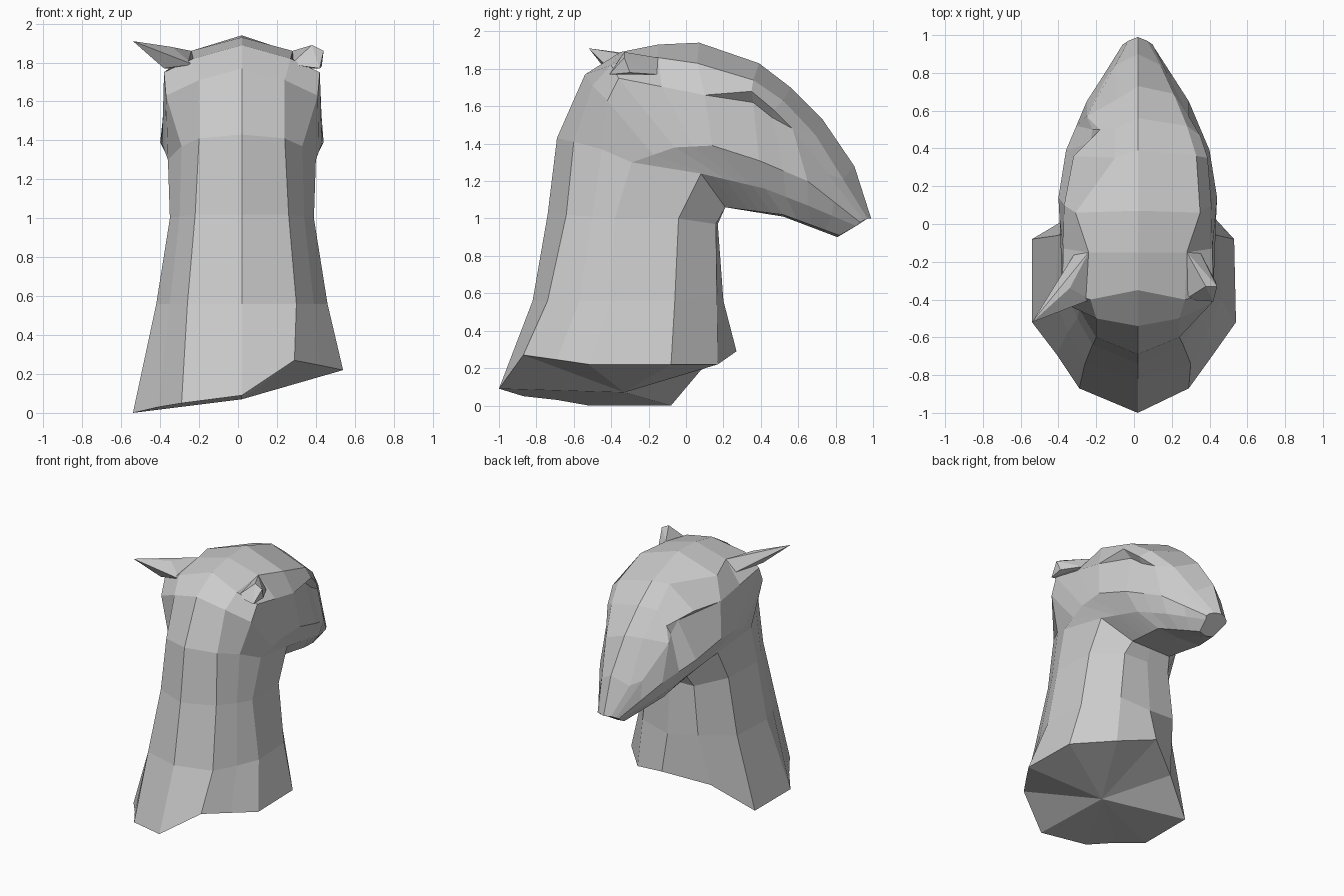
import bpy
import bmesh
from mathutils import Vector

cube = bpy.data.objects.get("Cube")
if cube:
    bpy.data.objects.remove(cube, do_unlink=True)

CENTRE = Vector((.02, 0, 0))
ROWS = 13

# One plain clay colour
clay = bpy.data.materials.new("light grey clay")
clay.use_nodes = True
clay.diffuse_color = (.6, .6, .6, 1)
clay.node_tree.nodes["Principled BSDF"].inputs["Base Color"].default_value = clay.diffuse_color


def guide(keys):
    """Lengthwise line from neck base to muzzle; missing rows are interpolated."""
    known = sorted(keys)
    points = []
    for row in range(ROWS):
        low = max(k for k in known if k <= row)
        high = min(k for k in known if k >= row)
        blend = (row - low) / max(high - low, 1)
        points.append(Vector(keys[low]).lerp(Vector(keys[high]), blend))
    return points


def make_object(name, mesh_builder):
    mesh_builder.normal_update()
    bmesh.ops.recalc_face_normals(mesh_builder, faces=mesh_builder.faces)
    mesh = bpy.data.meshes.new(name)
    mesh_builder.to_mesh(mesh)
    mesh_builder.free()
    mesh.materials.append(clay)
    obj = bpy.data.objects.new(name, mesh)
    bpy.context.collection.objects.link(obj)
    return obj


# Midline of the back of the neck, crown and nose
dorsal = guide(dict(enumerate([
    (0, -1, .09), (0, -.82, .56), (0, -.74, 1.02), (0, -.69, 1.43), (0, -.54, 1.77),
    (0, -.35, 1.89), (0, -.15, 1.93), (0, .07, 1.94), (0, .39, 1.83), (0, .56, 1.7),
    (0, .73, 1.53), (0, .9, 1.28), (0, .99, 1)])))

# Edge of the forehead and back of the neck
crown_edge = guide(dict(enumerate([
    (.27, -.87, .27), (.28, -.74, .56), (.24, -.64, 1.02), (.22, -.6, 1.41), (.22, -.5, 1.71),
    (.25, -.4, 1.82), (.26, -.15, 1.86), (.33, .06, 1.83), (.31, .36, 1.74), (.26, .52, 1.63),
    (.19, .69, 1.45), (.12, .84, 1.21), (.05, .97, 1)])))

# Brow line, passing the temple and the muzzle side
brow = guide({0: (.4, -.69, .245), 1: (.37, -.57, .56), 2: (.32, -.5, 1.01), 3: (.31, -.45, 1.37),
              4: (.39, -.42, 1.63), 5: (.4, -.36, 1.75), 7: (.39, .1, 1.66), 8: (.37, .35, 1.68),
              9: (.33, .47, 1.58), 10: (.27, .57, 1.48), 12: (.08, .95, .99)})

# Eye socket, tucked under the brow
socket = [point.copy() for point in brow]
socket[8] = Vector((.31, .36, 1.62))
socket[9] = Vector((.29, .46, 1.54))

# Cheek, jaw and throat lines
cheek = guide({0: (.52, -.52, .22), 1: (.44, -.4, .56), 2: (.37, -.38, 1), 3: (.38, -.29, 1.3),
               5: (.41, -.06, 1.38), 7: (.42, .14, 1.39), 8: (.38, .39, 1.31),
               10: (.27, .65, 1.2), 12: (.09, .93, .98)})
jaw = guide({0: (.51, -.08, .22), 1: (.42, -.06, .56), 2: (.36, -.04, 1), 3: (.35, .08, 1.24),
             8: (.3, .42, 1.16), 10: (.22, .65, 1.07), 12: (.08, .91, .96)})
throat_edge = guide({0: (.28, .17, .22), 2: (.2, .16, .97), 3: (.17, .21, 1.06),
                     8: (.19, .52, 1.02), 12: (.06, .82, .91)})
throat = guide({0: (0, .27, .29), 1: (0, .2, .56), 2: (0, .17, .97), 3: (0, .21, 1.06),
                8: (0, .52, 1.01), 12: (0, .81, .9)})

# The other side is a mirror image, with a lower rim and a cut-away eye
sides = [crown_edge, brow, socket, cheek, jaw, throat_edge]
mirrored = [[Vector((-p.x, p.y, p.z)) for p in line] for line in sides]
for line, row, point in (
        (0, 0, (-.31, -.87, .05)), (1, 0, (-.43, -.69, .03)), (2, 0, (-.43, -.69, .03)),
        (3, 0, (-.56, -.52, 0)), (4, 0, (-.56, -.08, 0)), (5, 0, (-.29, .08, .19)),
        (0, 8, (-.12, .35, 1.82)), (0, 9, (-.12, .5, 1.67)), (0, 10, (-.11, .66, 1.51)),
        (1, 8, (-.34, .36, 1.67)), (2, 8, (-.25, .43, 1.6)),
        (1, 9, (-.2, .5, 1.57)), (2, 9, (-.24, .5, 1.52))):
    mirrored[line][row] = Vector(point)

# Neck and head skin, lofted across all the lines
loop = [dorsal] + sides + [throat] + mirrored[::-1]
bm = bmesh.new()
grid = [[bm.verts.new(p + CENTRE) for p in line] for line in loop]
for index, line in enumerate(grid):
    following = grid[(index + 1) % len(grid)]
    for row in range(ROWS - 1):
        bm.faces.new((line[row], following[row], following[row + 1], line[row + 1]))
bm.faces.new([line[-1] for line in grid])

# Underside of the neck, a shallow fan
hub = bm.verts.new(CENTRE + Vector((0, -.33, .07)))
for index, line in enumerate(grid):
    bm.faces.new((line[0], grid[(index + 1) % len(grid)][0], hub))
bmesh.ops.remove_doubles(bm, verts=bm.verts, dist=.002)
make_object("head_and_neck", bm)


# Ears: one long and pointed, one folded short
def make_ear(name, side, tip_points):
    builder = bmesh.new()
    root = [(.26, -.15, 1.86), (.33, -.15, 1.77), (.25, -.4, 1.79), (.4, -.41, 1.77)]
    for x, y, z in root + tip_points:
        builder.verts.new(CENTRE + Vector((side * x, y, z)))
    hull = bmesh.ops.convex_hull(builder, input=builder.verts)
    loose = [v for v in hull["geom_interior"] if isinstance(v, bmesh.types.BMVert)]
    bmesh.ops.delete(builder, geom=loose, context="VERTS")
    make_object(name, builder)


make_ear("pointed_ear", -1, [(.56, -.52, 1.91), (.36, -.34, 1.88)])
make_ear("folded_ear", 1, [(.36, -.33, 1.89), (.42, -.33, 1.86), (.41, -.3, 1.78)])
